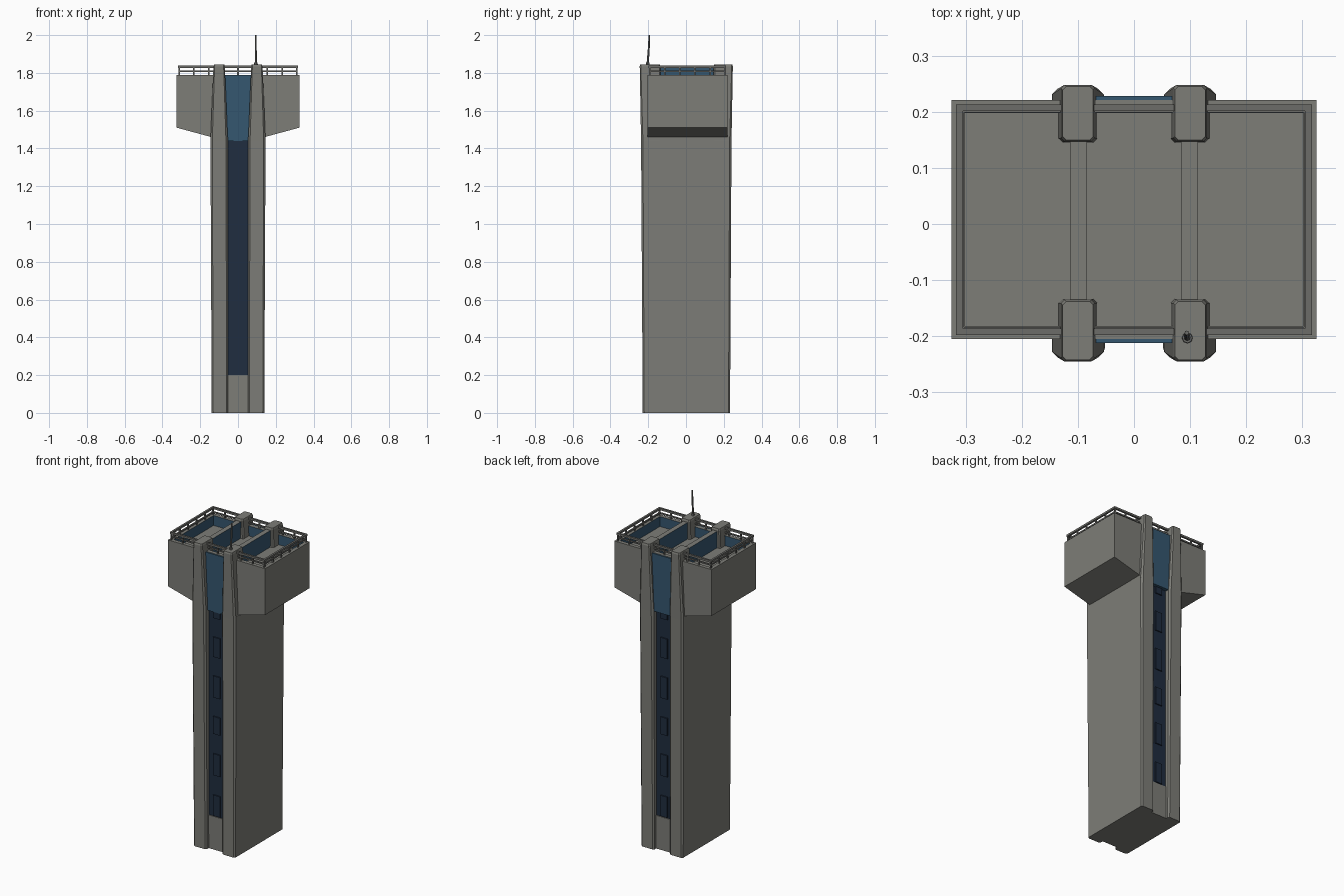
import bpy, bmesh, math
from mathutils import Vector

if "Cube" in bpy.data.objects:
    bpy.data.objects.remove(bpy.data.objects["Cube"])


def material(name, col):
    m = bpy.data.materials.new(name)
    m.diffuse_color = (*col, 1)
    m.use_nodes = True
    m.node_tree.nodes["Principled BSDF"].inputs["Base Color"].default_value = m.diffuse_color
    return m


GREY = material("concrete grey", (0.205, 0.205, 0.185))
NAVY = material("dark blue glass", (0.014, 0.026, 0.05))
BLUE = material("blue glass", (0.036, 0.095, 0.16))
METAL = material("rail grey", (0.15, 0.15, 0.14))


def finish(bm, name, *mats):
    bmesh.ops.recalc_face_normals(bm, faces=bm.faces)
    me = bpy.data.meshes.new(name)
    bm.to_mesh(me)
    bm.free()
    for m in mats:
        me.materials.append(m)
    ob = bpy.data.objects.new(name, me)
    bpy.context.collection.objects.link(ob)
    return ob


def loft(name, sections, mat):
    """Join rings of points with quads and cap both ends."""
    bm = bmesh.new()
    rings = [[bm.verts.new(p) for p in s] for s in sections]
    n = len(rings[0])
    for a, b in zip(rings, rings[1:]):
        for i in range(n):
            bm.faces.new((a[i], a[(i + 1) % n], b[(i + 1) % n], b[i]))
    bm.faces.new(rings[0])
    bm.faces.new(rings[-1])
    return finish(bm, name, mat)


def rect(x0, x1, y0, y1, z, c=0.0):
    """Rectangle ring, with chamfered corners when c > 0."""
    if c == 0:
        return [(x0, y0, z), (x1, y0, z), (x1, y1, z), (x0, y1, z)]
    return [(x0 + c, y0, z), (x1 - c, y0, z), (x1, y0 + c, z), (x1, y1 - c, z),
            (x1 - c, y1, z), (x0 + c, y1, z), (x0, y1 - c, z), (x0, y0 + c, z)]


def box(name, x0, x1, y0, y1, z0, z1, mat):
    return loft(name, [rect(x0, x1, y0, y1, z0), rect(x0, x1, y0, y1, z1)], mat)


def mir(x0, x1, s):
    return (x0, x1) if s > 0 else (-x1, -x0)


# Shaft side walls and the four tapering fins above them
for s, side in ((-1, "left"), (1, "right")):
    loft(f"shaft_wall_{side}", [
        rect(*mir(0.052, 0.139, s), -0.229, 0.233, 0, 0.008),
        rect(*mir(0.054, 0.146, s), -0.238, 0.241, 1.46, 0.01)], GREY)
    for f, y0, y1, yt0, yt1 in (("front", -0.238, -0.13, -0.245, -0.135),
                                ("back", 0.14, 0.241, 0.147, 0.248)):
        loft(f"fin_{f}_{side}", [
            rect(*mir(0.054, 0.146, s), y0, y1, 1.44, 0.01),
            rect(*mir(0.070, 0.130, s), yt0, yt1, 1.835, 0.006),
            rect(*mir(0.073, 0.127, s), yt0 + .003, yt1 - .003, 1.845, 0.006)], GREY)

# Core between the walls: concrete base and dark glazed strip
box("core_base", -0.056, 0.056, -0.205, 0.211, 0, 0.2, GREY)
box("core_glazing", -0.058, 0.058, -0.200, 0.206, 0.2, 1.46, NAVY)

# Narrow windows up the glazed strip, front and back
for i, (z0, z1) in enumerate(((0.205, 0.33), (0.45, 0.58), (0.70, 0.805),
                              (0.92, 1.05), (1.165, 1.285), (1.40, 1.44))):
    box(f"window_front_{i}", -0.023, 0.023, -0.207, -0.199, z0, z1, NAVY)
    box(f"window_back_{i}", -0.023, 0.023, 0.205, 0.213, z0, z1, NAVY)

# Cabin with sloping underside and sunken roof (blue inner walls)
prof = [(-0.325, 1.79), (-0.325, 1.51), (-0.14, 1.46), (0.14, 1.46), (0.325, 1.51), (0.325, 1.79)]
bm = bmesh.new()
a = [bm.verts.new((x, -0.205, z)) for x, z in prof]
b = [bm.verts.new((x, 0.221, z)) for x, z in prof]
for i in range(6):
    j = (i + 1) % 6
    bm.faces.new((a[i], a[j], b[j], b[i]))
bm.faces.new(a)
bm.faces.new(b)
bmesh.ops.recalc_face_normals(bm, faces=bm.faces)
top = max(bm.faces, key=lambda f: f.calc_center_median().z)
bmesh.ops.inset_region(bm, faces=[top], thickness=0.033)
res = bmesh.ops.extrude_face_region(bm, geom=[top])
if top.is_valid:
    bmesh.ops.delete(bm, geom=[top], context='FACES_ONLY')
floor = [g for g in res["geom"] if isinstance(g, bmesh.types.BMFace)][0]
bmesh.ops.translate(bm, verts=floor.verts, vec=(0, 0, -0.06))
for e in floor.edges:
    for f in e.link_faces:
        if f != floor:
            f.material_index = 1
finish(bm, "cabin", GREY, BLUE)

# Light blue cabin window between the fins
for f, y0, y1 in (("front", -0.212, -0.19), ("back", 0.205, 0.228)):
    loft(f"cabin_window_{f}", [rect(-0.06, 0.06, y0, y1, 1.44),
                               rect(-0.074, 0.074, y0, y1, 1.788)], BLUE)

# Roof beams joining front and back fins: blue sides, grey top
for s, side in ((-1, "left"), (1, "right")):
    beam = box(f"roof_beam_{side}", *mir(0.084, 0.114, s), -0.14, 0.152, 1.725, 1.83, GREY)
    beam.data.materials.append(BLUE)
    for p in beam.data.polygons:
        if abs(p.normal.x) > 0.5:
            p.material_index = 1

# Railing: two rails and evenly spaced posts round the parapet
X, Y0, Y1 = 0.311, -0.192, 0.207
for n, z, t, d in (("top", 1.832, 0.006, 0.0), ("mid", 1.808, 0.004, 0.004)):
    for f, y in (("front", Y0 + d), ("back", Y1 - d)):
        box(f"rail_{n}_{f}", -X - t, X + t, y - t, y + t, z - t, z + t, METAL)
    for f, x in (("left", -X + d), ("right", X - d)):
        box(f"rail_{n}_{f}", x - t, x + t, Y0, Y1, z - t, z + t, METAL)
posts = [(-X + 2 * X * i / 8, y) for i in range(9) for y in (Y0, Y1)]
posts += [(x, Y0 + (Y1 - Y0) * i / 5) for i in range(1, 5) for x in (-X, X)]
for i, (x, y) in enumerate(posts):
    box(f"rail_post_{i}", x - .004, x + .004, y - .004, y + .004, 1.785, 1.832, METAL)


# Antenna, leaning slightly back, on a small socket
def ring(x, y, z, r):
    return [(x + r * math.cos(k * math.pi / 4), y + r * math.sin(k * math.pi / 4), z) for k in range(8)]


loft("antenna_socket", [ring(0.095, -0.203, 1.84, 0.010), ring(0.095, -0.203, 1.855, 0.009)], METAL)
loft("antenna", [ring(0.095, -0.203, 1.845, 0.006), ring(0.094, -0.197, 1.93, 0.005),
                 ring(0.094, -0.194, 2.0, 0.004)], METAL)
